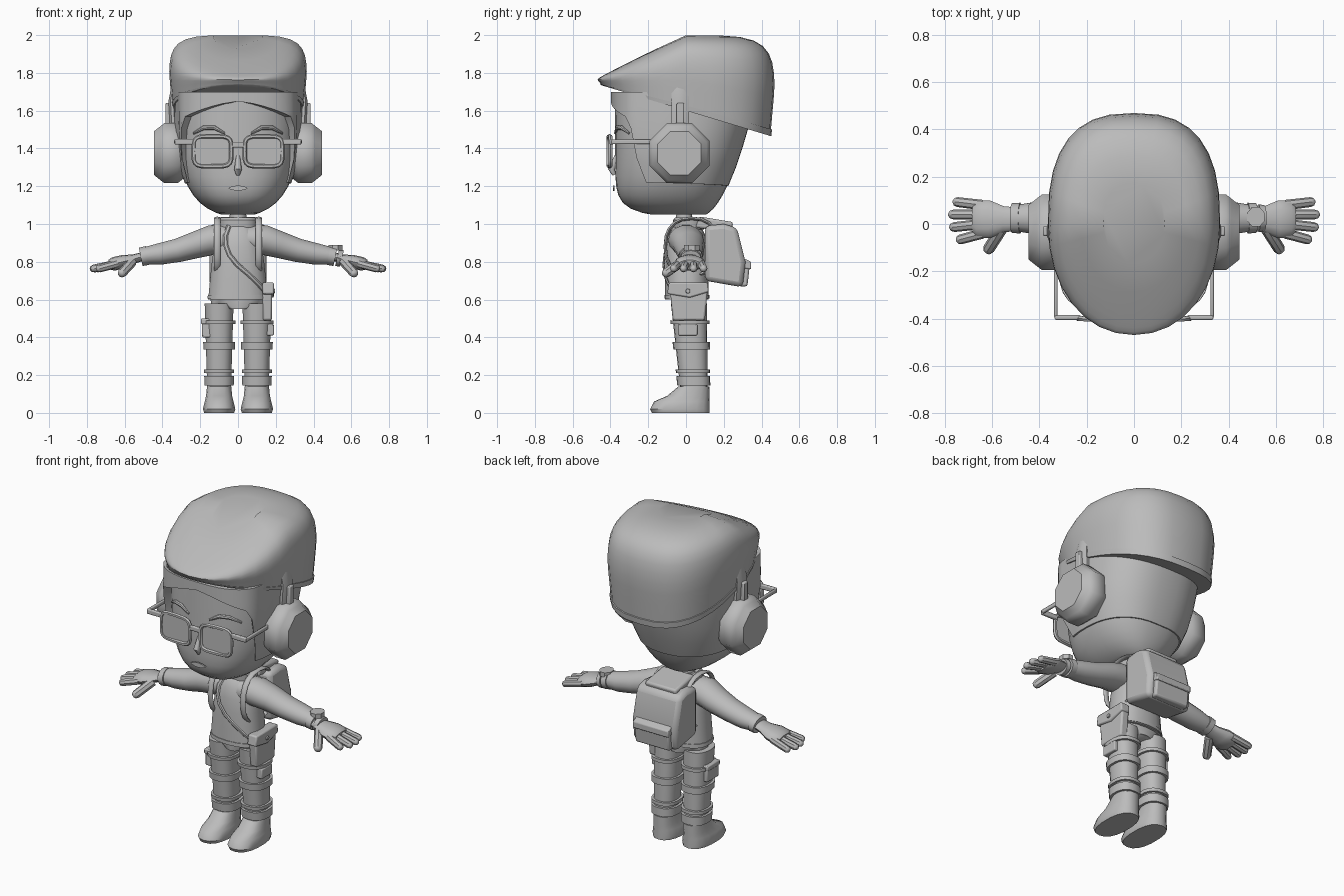
import bpy, bmesh, math
from mathutils import Vector

cube = bpy.data.objects.get("Cube")
if cube:
    bpy.data.objects.remove(cube, do_unlink=True)

clay = bpy.data.materials.new("plain_grey")
clay.use_nodes = True
grey = (.5, .5, .5, 1)
clay.diffuse_color = grey
clay.node_tree.nodes["Principled BSDF"].inputs["Base Color"].default_value = grey


def finish(name, bm, bevel=0):
    bmesh.ops.recalc_face_normals(bm, faces=bm.faces)
    mesh = bpy.data.meshes.new(name)
    bm.to_mesh(mesh)
    bm.free()
    mesh.materials.append(clay)
    part = bpy.data.objects.new(name, mesh)
    bpy.context.collection.objects.link(part)
    if bevel:
        modifier = part.modifiers.new("soft_edges", "BEVEL")
        modifier.width = bevel
        modifier.segments = 2
    bpy.ops.object.select_all(action="DESELECT")
    part.select_set(True)
    bpy.context.view_layer.objects.active = part
    bpy.ops.object.shade_smooth_by_angle(angle=math.radians(40))


def skin(name, rings, closed=False, bevel=0):
    """Join matching rings of points into one surface."""
    bm = bmesh.new()
    loops = [[bm.verts.new(point) for point in ring] for ring in rings]
    pairs = list(zip(loops, loops[1:]))
    if closed:
        pairs.append((loops[-1], loops[0]))
    else:
        bm.faces.new(loops[0])
        bm.faces.new(loops[-1])
    for lower, upper in pairs:
        for i in range(len(lower)):
            bm.faces.new((lower[i - 1], lower[i], upper[i], upper[i - 1]))
    finish(name, bm, bevel)


def angles(count, phase=0):
    return [math.tau * (i + phase) / count for i in range(count)]


def oval(angle, rx, ry, power=2.4):
    """Point on a rounded square; angle zero faces the front."""
    s, c = math.sin(angle), -math.cos(angle)
    return (math.copysign(abs(s) ** (2 / power), s) * rx,
            math.copysign(abs(c) ** (2 / power), c) * ry)


def ring(x, y, z, rx, ry, count=18):
    return [(x + u, y + v, z) for u, v in (oval(a, rx, ry) for a in angles(count))]


def tube(name, points, widths, flat=1, normal=(0, 0, 1), sides=10, closed=False, phase=0):
    """Sweep an ellipse along a path, flattened along the normal."""
    path = [Vector(point) for point in points]
    last = len(path) - 1
    rings = []
    for i, (centre, width) in enumerate(zip(path, widths)):
        before = path[i - 1] if i or closed else centre
        after = path[(i + 1) % len(path)] if i < last or closed else centre
        along = (after - before).normalized()
        across = along.cross(Vector(normal)).normalized()
        up = across.cross(along) * flat
        rings.append([centre + (across * math.cos(a) + up * math.sin(a)) * width
                      for a in angles(sides, phase)])
    skin(name, rings, closed)


def digit(name, start, end, radius):
    """Finger with a rounded tip."""
    start, end = Vector(start), Vector(end)
    tube(name, [start.lerp(end, t) for t in (0, .85, .96, 1)],
         [radius * k for k in (1, .95, .7, .3)], sides=8)


def prism(name, outline, low, high, axis="x", bevel=0):
    """Extrude a flat outline along one axis."""
    slot = "xyz".index(axis)
    skin(name, [[(*p[:slot], depth, *p[slot:]) for p in outline] for depth in (low, high)], bevel=bevel)


def box(name, centre, size, bevel=.006):
    x, y, z = centre
    width, depth, height = (value / 2 for value in size)
    outline = [(y + u * depth, z + v * height) for u, v in ((-1, -1), (1, -1), (1, 1), (-1, 1))]
    prism(name, outline, x - width, x + width, "x", bevel)


def blend(table, t):
    """Straight-line lookup in rows that start with their key."""
    for low, high in zip(table, table[1:]):
        if t <= high[0]:
            return Vector(low).lerp(Vector(high), (t - low[0]) / (high[0] - low[0]))[1:]


# Head: rounded jaw, flat face, nape sloping back
def head_size(z):
    t = min(1, (z - 1.04) / .66)
    front = -.375 * (1 - (1 - t) ** 12) ** .4
    back = .07 + .3 * t ** .5
    return (front + back) / 2, .33 * (1 - (1 - t) ** 3.5) ** .45, (back - front) / 2


def head_point(angle, z, grow=1.0, power=2.4):
    y, rx, ry = head_size(z)
    u, v = oval(angle, rx * grow, ry * grow, power)
    return (u, y + v, z)


def face_y(x, z):
    y, rx, ry = head_size(z)
    return y - ry * (1 - abs(x / rx) ** 2.4) ** (1 / 2.4)


skin("head", [[head_point(a, 1.05 + .65 * (k / 12) ** 1.7) for a in angles(32)] for k in range(13)])
tube("neck", [(0, -.01, .96), (0, -.01, 1.1)], (.05, .04), normal=(0, 1, 0))

# Hair: lower edge and outward growth by degrees from the front
HAIRLINE = [(0, 1.65, 1.06), (50, 1.56, 1.08), (66, 1.22, 1.03), (181, 1.2, 1.02)]
columns = []
for a in angles(48):
    degrees = math.degrees(min(a, math.tau - a))
    low, grow = blend(HAIRLINE, degrees)
    power = 2.9 if degrees < 60 else 2.4
    outside = [head_point(a, low + (1.7 - low) * k / 5, grow, power) for k in range(6)]
    columns.append([head_point(a, low, .97)] + outside)
skin("hair", zip(*columns))


# Cap: tilted lower rim, sloping crown
def cap_ring(height, size):
    points = []
    for a in angles(32):
        x, y = oval(a, .365 * size, .47 * size, 2.1 if math.cos(a) > 0 else 2.6)
        low = 1.6 - .3 * y
        high = 2 + .46 * min(0, y)
        points.append((x, y, low + (high - low) * height))
    return points


heights = [math.sin(math.pi * k / 23) for k in range(12)]
skin("cap", [cap_ring(h, (.95 + .1 * min(h, .5)) * (1 - h ** 7) ** .25) for h in heights])
skin("cap_rim", [cap_ring(0, .9), cap_ring(0, .96), cap_ring(.07, .97), cap_ring(.07, .9)])

# Face details
tube("nose", [(0, -.37, 1.36), (0, -.395, 1.29), (0, -.38, 1.26)], (.01, .02, .01), normal=(0, 1, 0))
prism("mouth", [(x, z + 1.19) for x, z in (oval(a, .05, .014, 1.6) for a in angles(12))], -.387, -.378, "y")
box("glasses_bridge", (0, -.41, 1.42), (.08, .02, .03))


# Torso with rounded shoulders
def torso(z, grow=0):
    t = (z - .6) / .42
    shoulder = (1 - t ** 6) ** .5
    return (.16 - .04 * t) * shoulder + grow, .115 * shoulder + grow


skin("shirt", [ring(0, .005, z, *torso(z)) for z in (.6, .7, .8, .88, .94, .98, 1, 1.01)])
skin("shirt_hem", [ring(0, .005, z, *torso(z, .004)) for z in (.605, .625)])
skin("collar", [ring(0, .015, z, r, r * .8) for z, r in ((.97, .1), (1.02, .105), (1.035, .09), (1, .06))])
skin("hips", [ring(0, .015, z, r, .09) for z, r in ((.55, .06), (.58, .145), (.64, .15))])


# Trouser leg cross-section, reused for its bands
def leg_ring(side, z, grow=0):
    radius = .06 + .03 * z + grow
    return ring(side * .1, .05 - .06 * z, z, radius, radius + .006 + .02 * z)


for s, side in ((1, "left_"), (-1, "right_")):
    arcs = [(.07 + .055 * k, math.sin(math.pi * k / 3)) for k in range(4)]
    tube(side + "eyebrow", [(s * x, face_y(x, 1.48 + .035 * b) - .003, 1.48 + .035 * b) for x, b in arcs],
         [.006 + .007 * b for x, b in arcs], normal=(0, 1, 0), sides=8)

    # Glasses
    rim = [(s * .135 + x, z + 1.385) for x, z in (oval(a, .1, .08, 4.5) for a in angles(20))]
    tube(side + "glasses_rim", [(x, -.413 + abs(x) * .06, z) for x, z in rim], [.012] * len(rim),
         normal=(0, 1, 0), sides=6, closed=True)
    prism(side + "lens", rim, -.406, -.4, "y")
    box(side + "glasses_hinge", (s * .28, -.395, 1.435), (.11, .02, .03))
    box(side + "glasses_arm", (s * .33, -.27, 1.435), (.015, .25, .025))

    # Headphones
    cup = ((.27, .13), (.32, .172), (.39, .172), (.41, .155), (.445, .125))
    tube(side + "ear_cup", [(s * x, -.035, 1.375) for x, r in cup], [r for x, r in cup], sides=8, phase=.5)
    tube(side + "headphone_band", [(s * x, -.03, z) for x, z in ((.34, 1.48), (.35, 1.65), (.33, 1.75))],
         [.05] * 3, .4, (1, 0, 0), sides=8, phase=.5)
    box(side + "headphone_slider", (s * .36, -.03, 1.57), (.05, .04, .14))

    # Arm and cuff
    arm = ((.05, 0, .92), (.14, 0, .915), (.22, .015, .89), (.32, .02, .86), (.42, .025, .84), (.5, .025, .83))
    tube(side + "arm", [(s * x, y, z) for x, y, z in arm], (.09, .095, .085, .075, .068, .055), .85, sides=14)
    tube(side + "cuff", [(s * .48, .025, .833), (s * .515, .025, .826)], (.065, .063), .8, sides=14)

    # Hand
    palm = ((.5, .83), (.55, .815), (.61, .8), (.66, .788), (.68, .784))
    tube(side + "palm", [(s * x, .02, z) for x, z in palm], (.05, .055, .08, .08, .06), .45, sides=12)
    for i, finger in enumerate(("little", "ring", "middle", "index")):
        reach = .785 - .012 * (i - 1.3) ** 2
        digit(side + finger + "_finger", (s * .64, .08 - .04 * i, .79), (s * reach, .095 - .055 * i, .76), .022)
    digit(side + "thumb", (s * .56, -.02, .8), (s * .623, -.12, .73), .026)

    # Leg and its bands
    skin(side + "trouser_leg", [leg_ring(s, .08 + .1 * k) for k in range(6)])
    for band, z, height in (("ankle", .145, .05), ("shin", .21, .02), ("knee", .335, .04), ("thigh", .47, .02)):
        skin(side + band + "_band", [leg_ring(s, z, .014), leg_ring(s, z + height, .014)])

    # Shoe: height, toe position and half width, with a straight heel
    sole = ((0, -.18, .08), (.02, -.19, .087), (.06, -.17, .077), (.09, -.1, .07), (.14, -.04, .065))
    skin(side + "shoe", [ring(s * .1, (.125 + toe) / 2, z, r, (.125 - toe) / 2) for z, toe, r in sole])

    # Backpack shoulder strap
    loop = [oval(a, .14, .15) for a in angles(20)]
    tube(side + "backpack_strap", [(s * .11, y + .03, z + .88) for y, z in loop], [.009] * len(loop), 2,
         (1, 0, 0), sides=8, closed=True)

# Crossbody strap winding down the torso
sling = []
for k in range(8):
    t = k / 7
    z = .99 - .36 * t
    x, y = oval(1.8 * t * t - .6, *torso(z, .004))
    sling.append((x, y, z))
tube("crossbody_strap", sling, [.013] * len(sling), .5, (0, -1, 0), sides=6)

# Hip pouch and leg pockets
prism("hip_pouch", [(-.07, .49), (.1, .49), (.115, .66), (-.085, .66)], .13, .18, bevel=.01)
prism("pouch_flap", [(-.1, .63), (.02, .61), (.12, .64), (.115, .69), (-.09, .69)], .13, .19, bevel=.008)
tube("pouch_button", [(.185, .01, .645), (.197, .01, .645)], (.014, .011), sides=8)
box("left_leg_pocket", (.17, .01, .44), (.04, .1, .06))
box("right_leg_pocket", (-.165, .01, .45), (.05, .11, .1))
box("right_pocket_flap", (-.168, .01, .485), (.056, .12, .03))

# Wrist watch
tube("watch_strap", [(.525, .025, .823), (.55, .025, .817)], (.058, .055), .8, sides=12)
prism("watch_face", [(x + .515, y + .03) for x, y in (oval(a, .04, .045, 2) for a in angles(8, .5))], .86, .888, "z")

# Backpack
prism("backpack", [(.1, .7), (.3, .665), (.315, .8), (.27, .98), (.2, 1), (.1, .99)], -.15, .15, bevel=.025)
prism("backpack_flap", [(.05, .98), (.24, .96), (.25, 1.01), (.07, 1.04)], -.105, .105, bevel=.012)
prism("backpack_pocket", [(.28, .67), (.325, .67), (.34, .8), (.28, .82)], -.115, .115, bevel=.01)
prism("backpack_pocket_lid", [(.28, .77), (.345, .76), (.345, .8), (.28, .83)], -.12, .12, bevel=.006)
